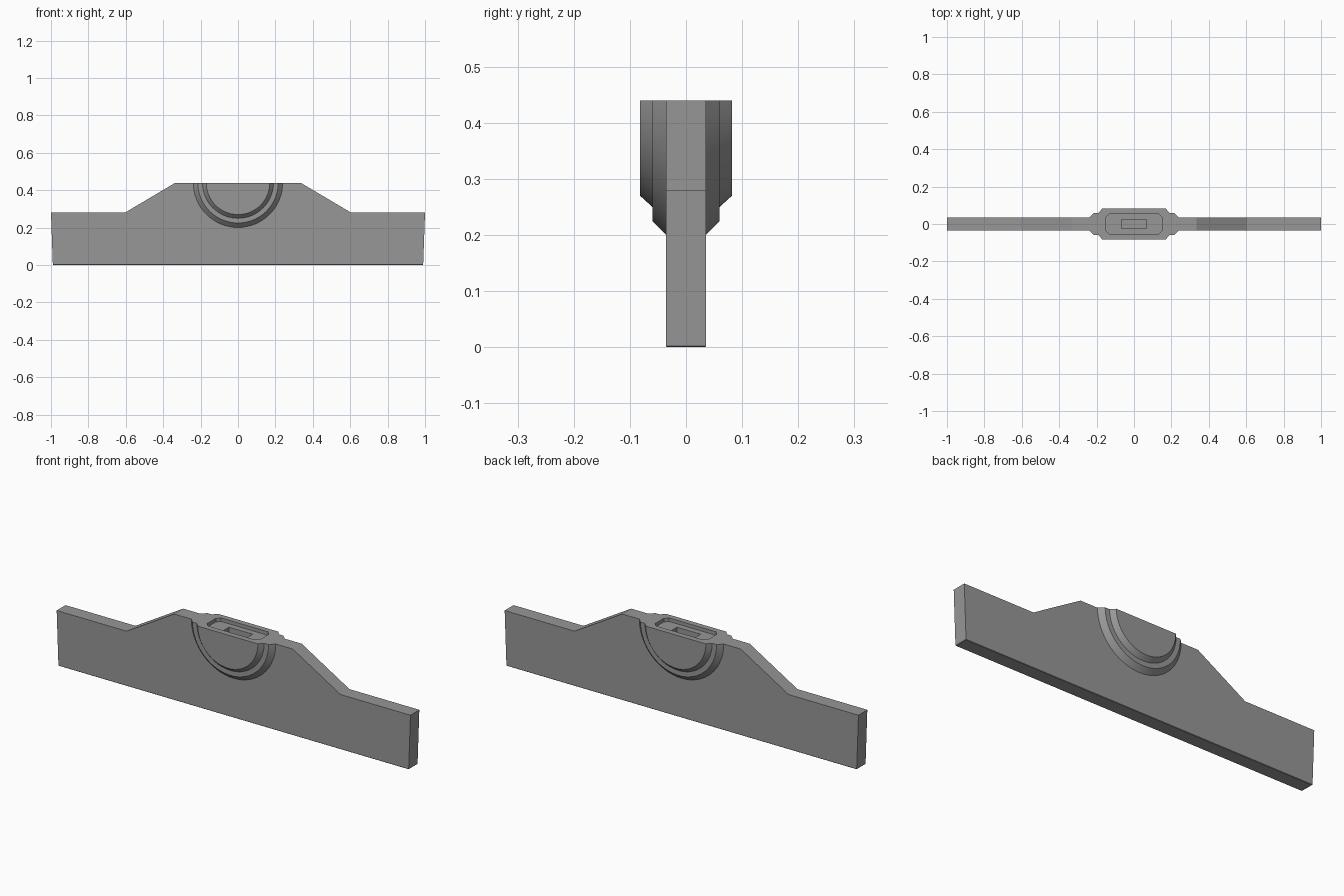
import bpy, bmesh, math

if "Cube" in bpy.data.objects:
    bpy.data.objects.remove(bpy.data.objects["Cube"])

TOP = 0.44      # height of the flat top
T = 0.036       # half thickness of the plate
N = 64          # sides of the round boss


def make_object(name, bm):
    bmesh.ops.recalc_face_normals(bm, faces=bm.faces)
    mesh = bpy.data.meshes.new(name)
    bm.to_mesh(mesh)
    bm.free()
    obj = bpy.data.objects.new(name, mesh)
    bpy.context.collection.objects.link(obj)
    return obj


def prism(points, direction):
    """Closed outline of 3D points extruded along a direction."""
    bm = bmesh.new()
    face = bm.faces.new([bm.verts.new(p) for p in points])
    new = bmesh.ops.extrude_face_region(bm, geom=[face])["geom"]
    verts = [v for v in new if isinstance(v, bmesh.types.BMVert)]
    bmesh.ops.translate(bm, verts=verts, vec=direction)
    return bm


def combine(target, tool, operation):
    mod = target.modifiers.new(tool.name, 'BOOLEAN')
    mod.object, mod.operation, mod.solver = tool, operation, 'EXACT'
    bpy.context.view_layer.objects.active = target
    bpy.ops.object.modifier_apply(modifier=mod.name)
    bpy.data.objects.remove(tool)


def cut_box(name, hx, hy, chamfer, z0, z1):
    """Rectangular cutter with chamfered corners."""
    outline = []
    for sx, sy in ((1, 1), (-1, 1), (-1, -1), (1, -1)):
        a = (sx * hx, sy * (hy - chamfer), z0)
        b = (sx * (hx - chamfer), sy * hy, z0)
        pair = [a, b] if sx * sy > 0 else [b, a]
        outline += pair if chamfer else pair[:1]
    return make_object(name, prism(outline, (0, 0, z1 - z0)))


# Blade plate, made over-tall and trimmed with the boss below
half = [(0.99, 0), (1, 0.28), (0.605, 0.28), (0.335, TOP), (0.234, 0.5)]
outline = half + [(-x, z) for x, z in reversed(half)]
bm = prism([(x, -T, z) for x, z in outline], (0, 2 * T, 0))
low = [e for e in bm.edges if all(v.co.z < 1e-5 for v in e.verts)]
bmesh.ops.bevel(bm, geom=low, offset=0.002, segments=1, affect='EDGES')
plate = make_object("mounting_plate", bm)

# Stepped round boss, lathed from front cap to back cap
steps = [(0.24, T - 0.001), (0.215, 0.06), (0.19, 0.06), (0.17, 0.082)]
section = [(r, -y) for r, y in reversed(steps)] + steps
bm = bmesh.new()
rings = [[bm.verts.new((r * math.cos(2 * math.pi * i / N), y,
                        TOP + r * math.sin(2 * math.pi * i / N)))
          for i in range(N)] for r, y in section]
for a, b in zip(rings, rings[1:]):
    for i in range(N):
        j = (i + 1) % N
        bm.faces.new((a[i], a[j], b[j], b[i]))
bm.faces.new(rings[0])
bm.faces.new(rings[-1])
combine(plate, make_object("boss", bm), 'UNION')

# Flat top, shallow pocket and centre slot
combine(plate, cut_box("top_trim", 0.4, 0.2, 0, TOP, 0.9), 'DIFFERENCE')
combine(plate, cut_box("pocket", 0.15, 0.053, 0.018, TOP - 0.018, 0.6), 'DIFFERENCE')
combine(plate, cut_box("slot", 0.067, 0.023, 0, TOP - 0.045, 0.6), 'DIFFERENCE')

# Dark grey finish
grey = bpy.data.materials.new("dark_grey")
grey.diffuse_color = (0.31, 0.31, 0.31, 1)
grey.use_nodes = True
grey.node_tree.nodes["Principled BSDF"].inputs["Base Color"].default_value = grey.diffuse_color
plate.data.materials.clear()
plate.data.materials.append(grey)

bpy.ops.object.select_all(action='DESELECT')
plate.select_set(True)
bpy.context.view_layer.objects.active = plate
bpy.ops.object.shade_smooth_by_angle(angle=math.radians(25))
